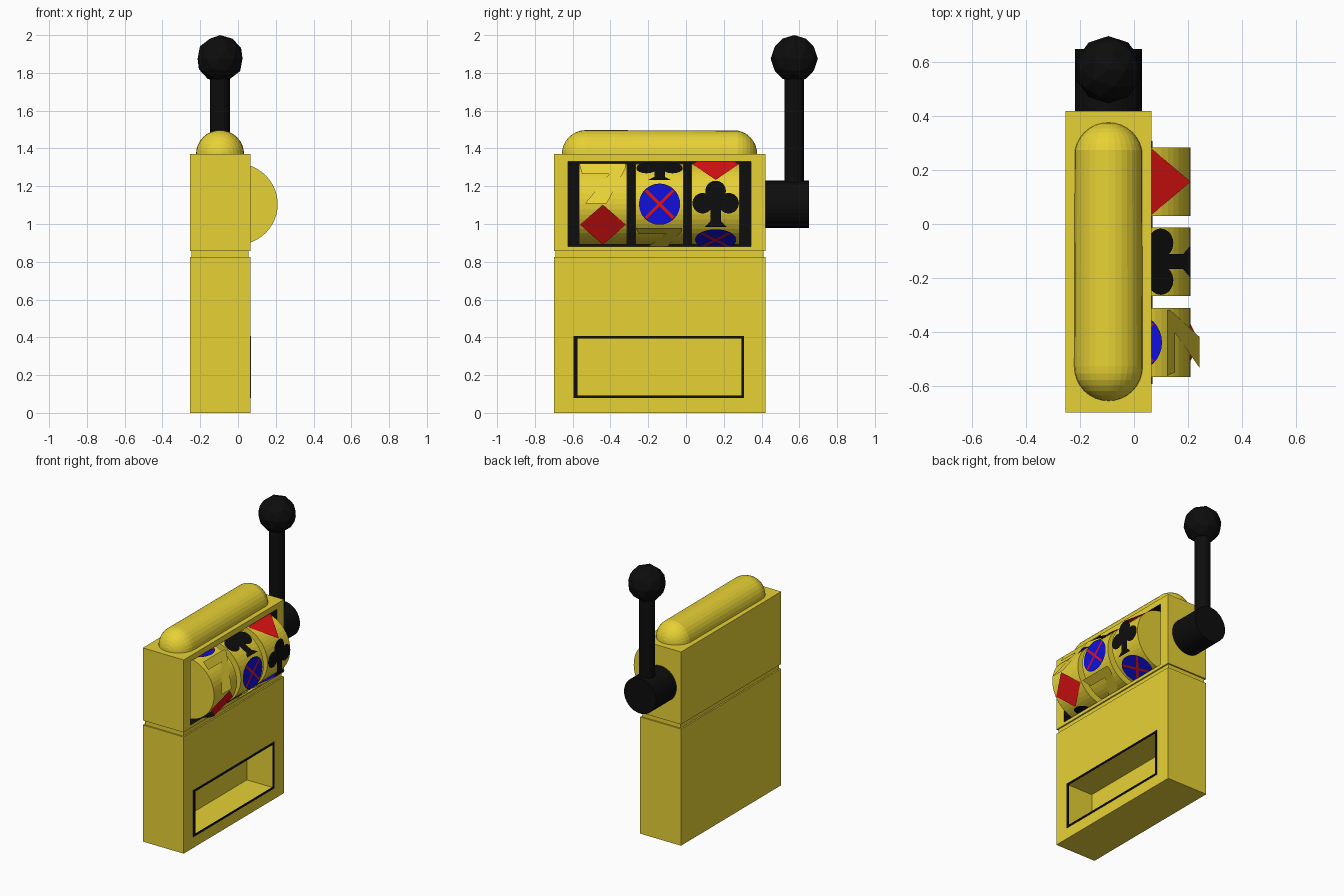
import bpy, bmesh, math
from mathutils import Vector, Matrix

if "Cube" in bpy.data.objects:
    bpy.data.objects.remove(bpy.data.objects["Cube"])


def material(name, rgb):
    m = bpy.data.materials.new(name)
    m.use_nodes = True
    m.diffuse_color = (*rgb, 1)
    m.node_tree.nodes["Principled BSDF"].inputs["Base Color"].default_value = (*rgb, 1)
    return m


GOLD = material("gold yellow", (0.8, 0.64, 0.035))
BLACK = material("black", (0.004, 0.004, 0.004))
RED = material("red", (0.75, 0.006, 0.006))
BLUE = material("blue", (0.005, 0.005, 0.72))


def finish(name, bm, *mats):
    mesh = bpy.data.meshes.new(name)
    bm.to_mesh(mesh)
    bm.free()
    for m in mats:
        mesh.materials.append(m)
    ob = bpy.data.objects.new(name, mesh)
    bpy.context.collection.objects.link(ob)
    return ob


def box(name, lo, hi, mat):
    bm = bmesh.new()
    lo, hi = Vector(lo), Vector(hi)
    bmesh.ops.create_cube(bm, size=1, matrix=Matrix.Translation((lo + hi) / 2)
                          @ Matrix.Diagonal((*(hi - lo), 1)))
    return finish(name, bm, mat)


def cylinder(name, centre, radius, depth, axis, sides, mat):
    bm = bmesh.new()
    turn = Matrix.Rotation(math.pi / 2, 4, 'X') if axis == 'Y' else Matrix()
    bmesh.ops.create_cone(bm, cap_ends=True, segments=sides, radius1=radius, radius2=radius,
                          depth=depth, matrix=Matrix.Translation(centre) @ turn)
    return finish(name, bm, mat)


BACK, FRONT, LEFT, RIGHT = -0.255, 0.065, -0.70, 0.42


def recessed_box(name, z0, z1, opening, floor_x, inner_mat):
    """Cabinet block with a rectangular pocket sunk into its +x face."""
    y0, y1, w0, w1 = opening
    bm = bmesh.new()

    def ring(x, a, b, c, d):
        return [bm.verts.new((x, y, z)) for y, z in ((a, c), (b, c), (b, d), (a, d))]

    rings = [ring(BACK, LEFT, RIGHT, z0, z1), ring(FRONT, LEFT, RIGHT, z0, z1),
             ring(FRONT, y0, y1, w0, w1), ring(floor_x, y0, y1, w0, w1)]
    bm.faces.new(rings[0][::-1])
    for k in range(3):
        for i in range(4):
            j = (i + 1) % 4
            f = bm.faces.new((rings[k][i], rings[k][j], rings[k + 1][j], rings[k + 1][i]))
            f.material_index = 1 if k == 2 else 0
    bm.faces.new(rings[3]).material_index = 1
    bmesh.ops.recalc_face_normals(bm, faces=bm.faces)
    return finish(name, bm, GOLD, inner_mat)


# Cabinet: lower block with payout tray, recessed neck, upper block with reel window
TRAY = (-0.59, 0.30, 0.085, 0.40)
recessed_box("lower_cabinet", 0, 0.825, TRAY, -0.14, GOLD)
box("cabinet_neck", (BACK + 0.01, LEFT + 0.01, 0.82), (FRONT - 0.01, RIGHT - 0.01, 0.865), GOLD)
recessed_box("upper_cabinet", 0.857, 1.37, (-0.625, 0.345, 0.88, 1.33), -0.235, BLACK)

# Thin black trim around the tray opening
ty0, ty1, tz0, tz1 = TRAY
for side, y in (("left", ty0), ("right", ty1)):
    box("tray_trim_" + side, (FRONT - 0.002, y - 0.005, tz0 - 0.007),
        (FRONT + 0.004, y + 0.015, tz1 + 0.007) if y < 0 else (FRONT + 0.004, y + 0.008, tz1 + 0.007), BLACK)
for side, z in (("bottom", tz0), ("top", tz1)):
    box("tray_trim_" + side, (FRONT - 0.002, ty0, z - 0.007), (FRONT + 0.004, ty1, z + 0.006), BLACK)

# Rounded lamp on top: the upper half of a stretched sphere
bm = bmesh.new()
bmesh.ops.create_uvsphere(bm, u_segments=32, v_segments=16, radius=0.127,
                          matrix=Matrix.Rotation(math.pi / 2, 4, 'X'))
bmesh.ops.bisect_plane(bm, geom=bm.verts[:] + bm.edges[:] + bm.faces[:], dist=1e-5,
                       plane_co=(0, 0, 0), plane_no=(0, 0, -1), clear_outer=True)
for v in bm.verts:
    v.co.y += 0.25 if v.co.y > 0.001 else -0.53
    v.co += Vector((-0.095, 0, 1.37))
finish("top_lamp", bm, GOLD)

# Pull lever on the +y side
cylinder("lever_hub", (-0.095, 0.53, 1.105), 0.125, 0.24, 'Y', 32, BLACK)
cylinder("lever_arm", (-0.095, 0.573, 1.45), 0.052, 0.70, 'Z', 16, BLACK)
bm = bmesh.new()
bmesh.ops.create_icosphere(bm, subdivisions=2, radius=0.125,
                           matrix=Matrix.Translation((-0.095, 0.573, 1.875)))
finish("lever_knob", bm, BLACK)

# Reels and the flat symbols tangent to them
AXIS = Vector((-0.005, 0, 1.105))
RADIUS = 0.215
SYMBOL_MATS = (GOLD, BLACK, RED, BLUE)
Y_GOLD, Y_BLACK, Y_RED, Y_BLUE = range(4)


def disc(u, v, r, n=32):
    return [(u + r * math.cos(math.tau * i / n), v + r * math.sin(math.tau * i / n)) for i in range(n)]


def bar(angle, half, width):
    c, s = math.cos(angle), math.sin(angle)
    return [(a * c - b * s, a * s + b * c)
            for a, b in ((-half, -width), (half, -width), (half, width), (-half, width))]


def diamond(half_height, shift):
    return [(0, shift - half_height), (0.122, shift), (0, shift + half_height), (-0.122, shift)]


SEVEN = [(-0.125, 0.122), (0.12, 0.122), (0.12, 0.095), (0.02, -0.122),
         (-0.095, -0.122), (0.035, 0.06), (-0.11, 0.06)]
STEM = [(-0.06, -0.122), (0.06, -0.122), (0.028, -0.09), (0.028, 0.04), (-0.028, 0.04), (-0.028, -0.09)]

# Each layer: outline, colour, lift above the reel, fill colour inside a border (or None)
SYMBOLS = {
    "seven": [(SEVEN, Y_BLACK, 0.002, Y_GOLD)],
    "diamond": [(diamond(0.122, 0), Y_RED, 0.002, None)],
    "long_diamond": [(diamond(0.166, 0.044), Y_RED, 0.004, None)],
    "club": [(disc(0, 0.07, 0.054), Y_BLACK, 0.002, None),
             (disc(-0.069, 0.005, 0.054), Y_BLACK, 0.002, None),
             (disc(0.069, 0.005, 0.054), Y_BLACK, 0.002, None),
             (bar(0, 0.05, 0.03), Y_BLACK, 0.003, None),
             (STEM, Y_BLACK, 0.004, None)],
    "crossed_disc": [(disc(0, 0, 0.109), Y_BLACK, 0.002, Y_BLUE),
                     (bar(math.pi / 4, 0.103, 0.008), Y_RED, 0.004, None),
                     (bar(-math.pi / 4, 0.103, 0.008), Y_RED, 0.005, None)],
}


def add_symbol(name, kind, y, degrees):
    a = math.radians(degrees)
    out = Vector((math.cos(a), 0, math.sin(a)))
    up = Vector((-math.sin(a), 0, math.cos(a)))
    bm = bmesh.new()
    for outline, colour, lift, fill in SYMBOLS[kind]:
        base = AXIS + out * (RADIUS + lift) + Vector((0, y, 0))
        face = bm.faces.new([bm.verts.new(base + up * v + Vector((0, u, 0))) for u, v in outline])
        face.normal_update()
        if face.normal.dot(out) < 0:
            face.normal_flip()
        face.material_index = colour
        if fill is not None:
            rim = bmesh.ops.inset_region(bm, faces=[face], thickness=0.01, use_even_offset=True)
            for f in rim["faces"]:
                f.material_index = colour
            face.material_index = fill
    finish(name, bm, *SYMBOL_MATS)


REELS = {
    "first": (-0.44, {90: "crossed_disc", 30: "seven", -30: "diamond", -90: "club"}),
    "middle": (-0.14, {60: "club", 0: "crossed_disc", -60: "seven"}),
    "last": (0.157, {60: "long_diamond", 0: "club", -60: "crossed_disc"}),
}
for reel, (y, symbols) in REELS.items():
    cylinder(reel + "_reel", AXIS + Vector((0, y, 0)), RADIUS, 0.255, 'Y', 48, GOLD)
    for degrees, kind in symbols.items():
        add_symbol(f"{reel}_reel_{kind}", kind, y, degrees)
